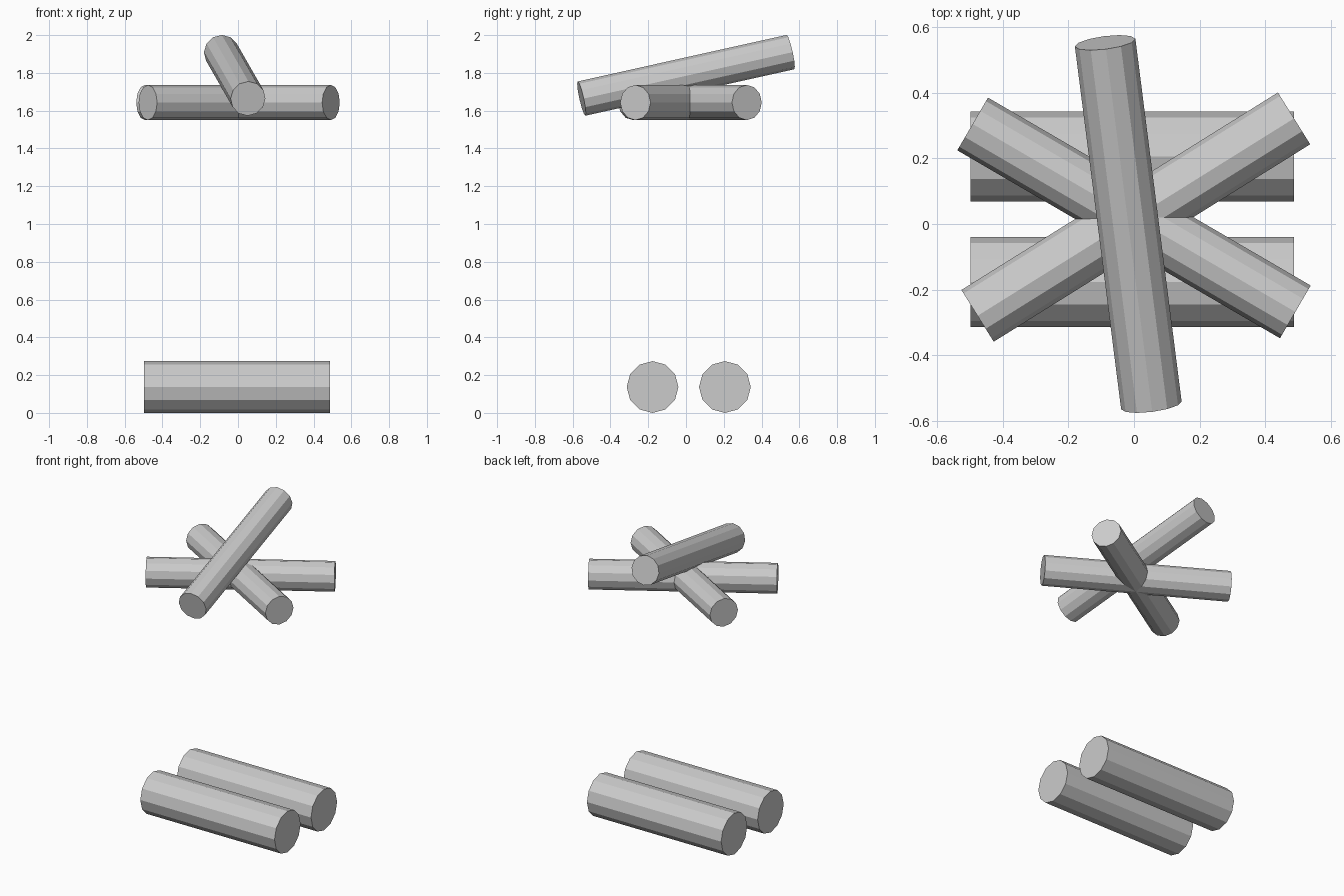
import bpy
from mathutils import Vector

if "Cube" in bpy.data.objects:
    bpy.data.objects.remove(bpy.data.objects["Cube"])


def log(name, start, end, radius):
    """Twelve-sided flat-shaded log running between two end centres."""
    a, b = Vector(start), Vector(end)
    axis = b - a
    bpy.ops.mesh.primitive_cylinder_add(vertices=12, radius=radius, depth=axis.length,
                                        location=(a + b) / 2)
    obj = bpy.context.object
    obj.name = name
    obj.rotation_euler = axis.to_track_quat('Z', 'Y').to_euler()
    return obj


# Two thick parallel logs on the ground
R = 0.137
for name, y in (("front_ground_log", -0.177), ("back_ground_log", 0.206)):
    log(name, (-0.498, y, R), (0.488, y, R), R)

# Two thinner logs crossing at one height above
r, z = 0.093, 1.643
log("cross_log_rising", (-0.477, -0.28, z), (0.488, 0.322, z), r)
log("cross_log_falling", (-0.492, 0.305, z), (0.492, -0.268, z), r)

# Tilted log leaning over the crossing
log("leaning_log", (0.053, -0.553, 1.664), (-0.088, 0.553, 1.91), r)
